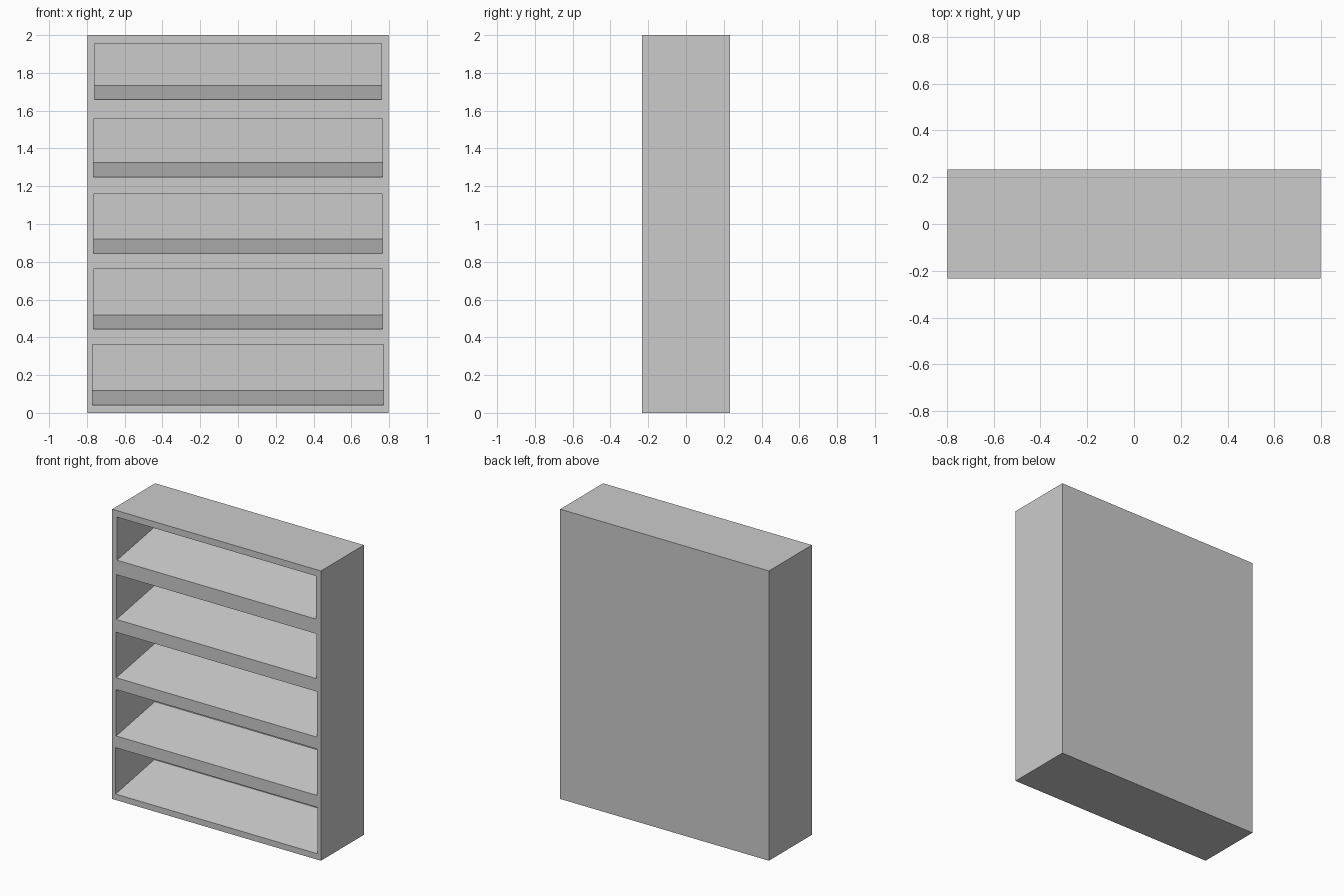
import bpy, bmesh

if "Cube" in bpy.data.objects:
    bpy.data.objects.remove(bpy.data.objects["Cube"])

WIDTH, DEPTH, HEIGHT = 1.594, 0.468, 2.0
FRONT = -DEPTH / 2
BACK_WALL = FRONT + 0.42

# Bays, top to bottom: half width, floor front, floor back, ceiling
BAYS = [
    (0.760, 1.658, 1.732, 1.955),
    (0.764, 1.248, 1.325, 1.557),
    (0.766, 0.845, 0.920, 1.159),
    (0.766, 0.443, 0.519, 0.763),
    (0.770, 0.041, 0.118, 0.361),
]


def extruded_profile(name, profile, half_width):
    """Extrude a (y, z) outline symmetrically along x."""
    bm = bmesh.new()
    face = bm.faces.new([bm.verts.new((-half_width, y, z)) for y, z in profile])
    ext = bmesh.ops.extrude_face_region(bm, geom=[face])
    verts = [v for v in ext["geom"] if isinstance(v, bmesh.types.BMVert)]
    bmesh.ops.translate(bm, verts=verts, vec=(2 * half_width, 0, 0))
    bmesh.ops.recalc_face_normals(bm, faces=bm.faces)
    mesh = bpy.data.meshes.new(name)
    bm.to_mesh(mesh)
    bm.free()
    obj = bpy.data.objects.new(name, mesh)
    bpy.context.collection.objects.link(obj)
    return obj


# Solid shelf cabinet
cabinet = extruded_profile(
    "shelf_cabinet",
    [(FRONT, 0), (-FRONT, 0), (-FRONT, HEIGHT), (FRONT, HEIGHT)],
    WIDTH / 2)

# Carve each bay with a floor that slopes up towards the back wall
bpy.context.view_layer.objects.active = cabinet
for i, (half, z_front, z_back, z_top) in enumerate(BAYS):
    cutter = extruded_profile(
        f"bay_cutter_{i + 1}",
        [(FRONT - 0.1, z_front), (FRONT, z_front), (BACK_WALL, z_back),
         (BACK_WALL, z_top), (FRONT - 0.1, z_top)],
        half)
    cutter.hide_render = True
    mod = cabinet.modifiers.new("bay", "BOOLEAN")
    mod.operation = "DIFFERENCE"
    mod.solver = "EXACT"
    mod.object = cutter
    bpy.ops.object.modifier_apply(modifier=mod.name)
    bpy.data.objects.remove(cutter)
